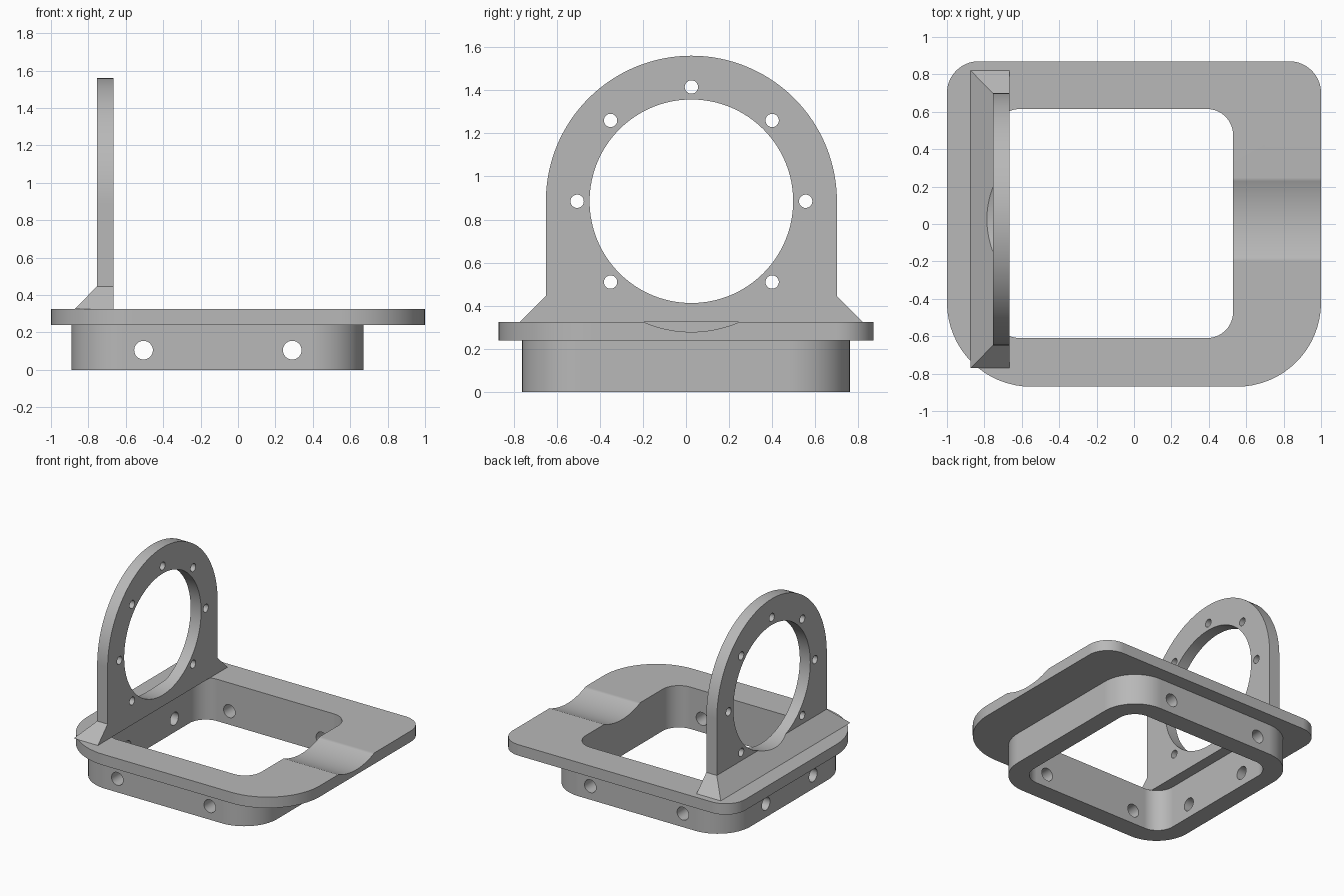
import bpy
import bmesh
from math import cos, sin, pi, radians, sqrt, asin

if "Cube" in bpy.data.objects:
    bpy.data.objects.remove(bpy.data.objects["Cube"])

# One plain grey for the whole bracket
grey = bpy.data.materials.new("plain_grey")
grey.use_nodes = True
grey.diffuse_color = (0.48, 0.48, 0.48, 1)
grey.node_tree.nodes["Principled BSDF"].inputs["Base Color"].default_value = grey.diffuse_color


def make_object(name, bm):
    bmesh.ops.recalc_face_normals(bm, faces=bm.faces)
    mesh = bpy.data.meshes.new(name)
    bm.to_mesh(mesh)
    bm.free()
    mesh.materials.append(grey)
    obj = bpy.data.objects.new(name, mesh)
    bpy.context.collection.objects.link(obj)
    return obj


def loft(name, lower, upper):
    """Solid between two matching loops of 3D points."""
    bm = bmesh.new()
    a = [bm.verts.new(p) for p in lower]
    b = [bm.verts.new(p) for p in upper]
    bm.faces.new(a)
    bm.faces.new(b)
    for i in range(len(a)):
        j = (i + 1) % len(a)
        bm.faces.new((a[i], a[j], b[j], b[i]))
    return make_object(name, bm)


def prism(name, profile, lo, hi, axis="z"):
    """Extrude a 2D profile along an axis."""
    place = {"x": lambda u, v, w: (w, u, v),
             "y": lambda u, v, w: (u, w, v),
             "z": lambda u, v, w: (u, v, w)}[axis]
    return loft(name, [place(u, v, lo) for u, v in profile],
                [place(u, v, hi) for u, v in profile])


def arc(cx, cy, r, start, end, steps):
    return [(cx + r * cos(start + (end - start) * i / steps),
             cy + r * sin(start + (end - start) * i / steps)) for i in range(steps + 1)]


def rounded_rect(x0, x1, y0, y1, r_back, r_front, steps=16):
    corners = [(x1, y1, -1, -1, r_back), (x0, y1, 1, -1, r_back),
               (x0, y0, 1, 1, r_front), (x1, y0, -1, 1, r_front)]
    pts = []
    for k, (x, y, sx, sy, r) in enumerate(corners):
        pts += arc(x + sx * r, y + sy * r, r, k * pi / 2, (k + 1) * pi / 2, steps)
    return pts


def circle(cx, cy, r, steps):
    return arc(cx, cy, r, 0, 2 * pi, steps)[:-1]


def combine(obj, other, operation="DIFFERENCE"):
    mod = obj.modifiers.new("combine", "BOOLEAN")
    mod.operation = operation
    mod.solver = "EXACT"
    mod.object = other
    bpy.context.view_layer.objects.active = obj
    bpy.ops.object.modifier_apply(modifier=mod.name)
    bpy.data.objects.remove(other)


BASE_TOP, FLANGE_TOP = 0.24, 0.325
opening = rounded_rect(-0.75, 0.53, -0.61, 0.615, 0.14, 0.14)

# Flange with its window
flange = prism("flange", rounded_rect(-1, 1, -0.87, 0.87, 0.17, 0.45), BASE_TOP, FLANGE_TOP)
combine(flange, prism("window_cutter", opening, 0.1, 0.5))

# Shallow rounded channel across the wide side of the flange
half, depth = 0.222, 0.046
radius = (half ** 2 + depth ** 2) / (2 * depth)
swing = asin(half / radius)
channel = arc(0.025, FLANGE_TOP - depth + radius, radius, -pi / 2 - swing, -pi / 2 + swing, 24)
channel += [(0.025 + half, 0.5), (0.025 - half, 0.5)]
combine(flange, prism("channel_cutter", channel, 0.25, 1.1, "x"))

# Collar under the flange
collar = prism("collar", rounded_rect(-0.89, 0.672, -0.76, 0.76, 0.28, 0.28), 0, BASE_TOP)
combine(collar, prism("window_cutter", opening, -0.1, 0.5))

# Screw holes through the front, back and right walls of the collar
for x in (-0.505, 0.29):
    combine(collar, prism("hole_cutter", circle(x, 0.105, 0.05, 32), -1, 1, "y"))
for y in (-0.29, 0.29):
    combine(collar, prism("hole_cutter", circle(y, 0.105, 0.05, 32), -1, -0.6, "x"))

# Upright ring plate on a flared foot
MID_Y, MID_Z, RING = 0.025, 0.885, 0.675
FOOT_TOP, BACK_X, FRONT_X = 0.445, -0.755, -0.665
outline = arc(MID_Y, MID_Z, RING, 0, pi, 64)
outline += [(MID_Y - RING, FLANGE_TOP), (MID_Y + RING, FLANGE_TOP)]
ring = prism("upright_ring_plate", outline, BACK_X, FRONT_X, "x")


def foot_loop(x0, flare, z):
    y0, y1 = MID_Y - RING - flare, MID_Y + RING + flare
    return [(x0, y0, z), (FRONT_X, y0, z), (FRONT_X, y1, z), (x0, y1, z)]


foot = loft("foot", foot_loop(-0.873, 0.12, FLANGE_TOP), foot_loop(BACK_X, 0, FOOT_TOP))
combine(ring, foot, "UNION")

# Large bore and the seven bolt holes around it
combine(ring, prism("bore_cutter", circle(MID_Y, MID_Z, 0.472, 128), -1, -0.5, "x"))
for k in range(-1, 6):
    a = k * pi / 4
    hole = circle(MID_Y + 0.53 * cos(a), MID_Z + 0.53 * sin(a), 0.031, 24)
    combine(ring, prism("bolt_cutter", hole, -1, -0.5, "x"))

# Smooth curved walls, keep flat faces flat
for obj in (flange, collar, ring):
    bpy.ops.object.select_all(action="DESELECT")
    obj.select_set(True)
    bpy.context.view_layer.objects.active = obj
    bpy.ops.object.shade_smooth_by_angle(angle=radians(30))
    weighted = obj.modifiers.new("even_shading", "WEIGHTED_NORMAL")
    weighted.keep_sharp = True
